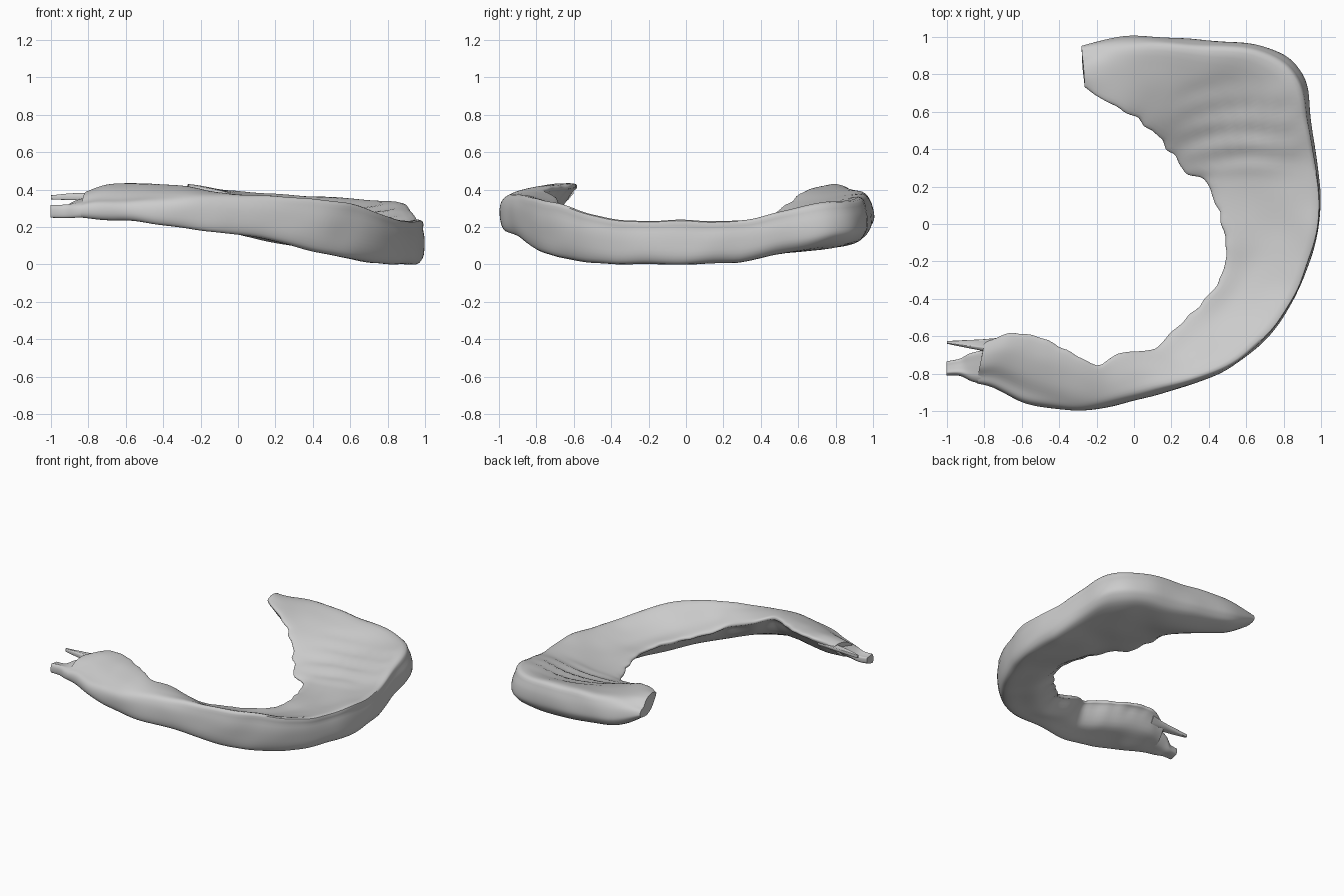
import bpy, bmesh, math
from mathutils import Vector, noise

if "Cube" in bpy.data.objects:
    bpy.data.objects.remove(bpy.data.objects["Cube"])

# stations along the crescent: outer x,y, inner x,y, outer bottom z, outer top z, inner lip z
BODY = [
    (-.28, .95, -.265, .73, .29, .37, .40), (-.05, 1.0, -.10, .63, .17, .385, .375),
    (.35, .985, .06, .53, .10, .37, .30), (.72, .94, .19, .39, .08, .345, .21),
    (.90, .80, .28, .27, .06, .335, .16), (.95, .55, .38, .22, .045, .29, .14),
    (.98, .30, .44, .10, .01, .235, .14), (.995, .02, .49, -.08, 0, .235, .15),
    (.93, -.22, .48, -.25, 0, .235, .16), (.84, -.42, .38, -.40, 0, .245, .18),
    (.68, -.64, .23, -.55, .03, .31, .22), (.45, -.80, .10, -.66, .07, .35, .27),
    (.10, -.92, -.08, -.69, .15, .37, .34), (-.20, -.99, -.20, -.75, .18, .365, .385),
    (-.40, -.99, -.36, -.67, .21, .36, .405), (-.58, -.96, -.52, -.60, .23, .355, .41),
    (-.75, -.87, -.67, -.585, .24, .35, .405), (-.84, -.845, -.80, -.63, .25, .33, .36)]
LOWER_PRONG = [(-.76, -.86, -.76, -.66, .25, .34, .35), (-.86, -.84, -.87, -.69, .25, .325, .32),
               (-.93, -.81, -.93, -.72, .25, .32, .29), (-1.0, -.81, -1.0, -.735, .25, .32, .29)]
UPPER_PRONG = [(-.70, -.72, -.68, -.60, .32, .37, .38), (-.80, -.68, -.80, -.615, .34, .38, .37),
               (-.90, -.66, -.90, -.62, .345, .38, .365), (-1.0, -.64, -1.0, -.625, .35, .37, .36)]


def spline(pts, n, closed=False):
    """Catmull-Rom resampling of tuples, n steps per span."""
    m, out = len(pts), []
    get = (lambda i: pts[i % m]) if closed else (lambda i: pts[max(0, min(m - 1, i))])
    for i in range(m if closed else m - 1):
        a, b, c, d = [Vector(get(i + k)) for k in (-1, 0, 1, 2)]
        for s in range(n):
            t = s / n
            out.append(.5 * (2 * b + (c - a) * t + (2 * a - 5 * b + 4 * c - d) * t * t
                             + (3 * b - a - 3 * c + d) * t ** 3))
    if not closed:
        out.append(Vector(pts[-1]))
    return out


def section(st, lip, dome):
    """Wedge profile: thin lip and thick wall; dished in the middle, domed on the raised horns."""
    ox, oy, ix, iy, zb, zt, zi = st
    h = zt - zb
    dip = (.015 - .14 * zb) * dome
    rim = .95 - .6 * zb
    lean = max(0, min(1, (oy - .3) / .5))  # the back wall rolls under like a bowl
    top, low = zi + lip, zi - lip
    uz = [(0, zi), (.04, top), (.3, top + (zt - top) * .25 - dip), (.6, top + (zt - top) * .65 - dip),
          (rim, zt), (.985 - .15 * zb, zt - .2 * h), (1, zb + .5 * h), (.98, zb + (.15 + .15 * lean) * h),
          (.88, zb + .12 * lean * h), (.6, zb + (low - zb) * .15 * (1 - lean * .7)),
          (.3, zb + (low - zb) * .4), (.06, low)]
    return [(ix + (ox - ix) * u, iy + (oy - iy) * u, z) for u, z in uz]


def loft(name, stations, lip, rough, dome):
    bm = bmesh.new()
    rings = []
    for st in spline(stations, 8):
        ring = []
        outer, inner = Vector(st[:2]), Vector(st[2:4])
        for k, p in enumerate(spline(section(st, lip, dome), 4, True)):
            # gentle surface unevenness and ragged inner lip
            p += noise.noise_vector(p * 5) * rough
            edge = math.exp(-((inner - p.xy).length / .06) ** 2)
            p.xy += (outer - inner) * edge * rough * 4 * noise.noise(p * 14)
            # curved ripples on the upper face at the back
            if 4 < k < 15:
                fade = max(0, 1 - ((p.y - .52) / .3) ** 2) * max(0, 1 - ((p.x - .6) / .4) ** 2)
                p.z += rough * fade * math.sin((p.y + .5 * (p.x - .6) ** 2) * 48)
            p.z = max(p.z, 0)
            ring.append(bm.verts.new(p))
        rings.append(ring)
    for a, b in zip(rings, rings[1:]):
        for i in range(len(a)):
            j = (i + 1) % len(a)
            bm.faces.new((a[i], a[j], b[j], b[i]))
    # closed ends
    bm.faces.new(rings[0])
    bm.faces.new(rings[-1][::-1])
    bmesh.ops.recalc_face_normals(bm, faces=bm.faces)
    me = bpy.data.meshes.new(name)
    bm.to_mesh(me)
    bm.free()
    ob = bpy.data.objects.new(name, me)
    bpy.context.collection.objects.link(ob)
    bpy.context.view_layer.objects.active = ob
    ob.select_set(True)
    bpy.ops.object.shade_smooth_by_angle(angle=math.radians(50))
    ob.select_set(False)


loft("crescent_body", BODY, .02, .008, 1)
loft("lower_prong", LOWER_PRONG, .02, .004, 0)
loft("upper_prong", UPPER_PRONG, .01, .003, 0)
